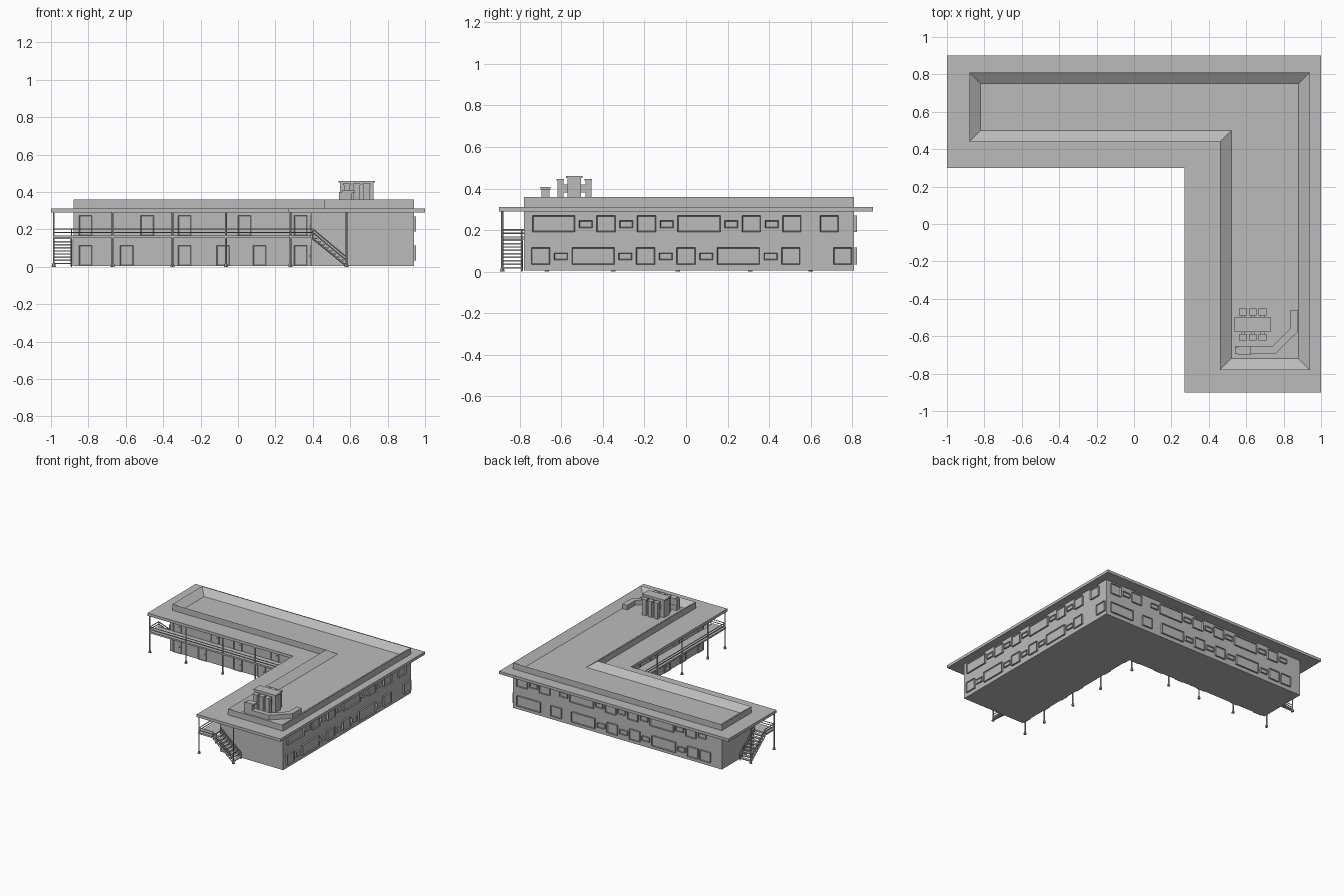
import bpy, bmesh
from mathutils import Vector

if "Cube" in bpy.data.objects:
    bpy.data.objects.remove(bpy.data.objects["Cube"])

GREY = bpy.data.materials.new("plain_grey")
GREY.use_nodes = True
GREY.diffuse_color = (0.5, 0.5, 0.5, 1)
GREY.node_tree.nodes["Principled BSDF"].inputs["Base Color"].default_value = (0.5, 0.5, 0.5, 1)


def finish(bm, name, smooth=False):
    bmesh.ops.recalc_face_normals(bm, faces=bm.faces)
    mesh = bpy.data.meshes.new(name)
    bm.to_mesh(mesh)
    bm.free()
    mesh.materials.append(GREY)
    ob = bpy.data.objects.new(name, mesh)
    bpy.context.collection.objects.link(ob)
    if smooth:
        bpy.context.view_layer.objects.active = ob
        bpy.ops.object.select_all(action='DESELECT')
        ob.select_set(True)
        bpy.ops.object.shade_smooth_by_angle()


def box(bm, a, b):
    """Box between two opposite corners; returns its vertices."""
    a, b = Vector(a), Vector(b)
    verts = bmesh.ops.create_cube(bm, size=1)["verts"]
    for v in verts:
        v.co = (a + b) / 2 + Vector(v.co[i] * abs(b[i] - a[i]) for i in range(3))
    return verts


def panel(bm, a, b, axis, sign, rim, depth):
    """Box whose outward face is inset into a frame."""
    verts = box(bm, a, b)
    normal = Vector((0, 0, 0))
    normal[axis] = sign
    bm.normal_update()
    face = next(f for v in verts for f in v.link_faces if f.normal.dot(normal) > 0.9)
    bmesh.ops.inset_region(bm, faces=[face], thickness=rim, depth=-depth)


def bar(bm, p, q, r, sides=8, r2=None):
    p, q = Vector(p), Vector(q)
    d = q - p
    verts = bmesh.ops.create_cone(bm, cap_ends=True, segments=sides, radius1=r,
                                  radius2=r if r2 is None else r2, depth=d.length)["verts"]
    rot = d.to_track_quat('Z', 'Y')
    for v in verts:
        v.co = rot @ v.co + (p + q) / 2


def ell(bm, x0, y0, x1, y1, xi, yi, z0, z1):
    """L-shaped prism; returns its top face."""
    pts = [(x0, yi), (xi, yi), (xi, y0), (x1, y0), (x1, y1), (x0, y1)]
    base = bm.faces.new([bm.verts.new((x, y, z0)) for x, y in pts])
    geom = bmesh.ops.extrude_face_region(bm, geom=[base])["geom"]
    for v in geom:
        if isinstance(v, bmesh.types.BMVert):
            v.co.z = z1
    bmesh.ops.recalc_face_normals(bm, faces=bm.faces)
    return next(f for f in geom if isinstance(f, bmesh.types.BMFace))


# Outline of the walls
WX0, WX1, WY0, WY1, WXI, WYI = -0.88, 0.94, -0.78, 0.81, 0.39, 0.41

# Walls, roof slab, and parapet with sunken roof deck
bm = bmesh.new()
ell(bm, WX0, WY0, WX1, WY1, WXI, WYI, 0.005, 0.295)
finish(bm, "walls")
bm = bmesh.new()
ell(bm, -1, -0.9, 1, 0.9, 0.27, 0.3, 0.29, 0.312)
finish(bm, "roof_slab")
bm = bmesh.new()
top = ell(bm, WX0, WY0, WX1, WY1, 0.46, 0.44, 0.31, 0.36)
bmesh.ops.inset_region(bm, faces=[top], thickness=0.06, depth=0, use_even_offset=True)
for v in top.verts:
    v.co.z = 0.318
finish(bm, "parapet")

# Windows: big, square and small, spaced along each outer wall
WIDTH = {"B": 0.205, "q": 0.09, "s": 0.065, ".": 0.05}


def window_row(bm, pattern, start, step, floor, place):
    u = start
    for kind in pattern:
        w = WIDTH[kind]
        low, high = (0.055, 0.09) if kind == "s" else (0.035, 0.115)
        if kind != ".":
            place(bm, u, u + step * w, low + floor, high + floor)
        u += step * (w + 0.02)


def on_side(bm, u, v, low, high):
    panel(bm, (WX1 - 0.005, u, low), (WX1 + 0.013, v, high), 0, 1, 0.006, 0.007)


def on_back(bm, u, v, low, high):
    panel(bm, (u, WY1 - 0.005, low), (v, WY1 + 0.013, high), 1, 1, 0.006, 0.007)


bm = bmesh.new()
window_row(bm, "qsBsqsqsBsq..q", -0.745, 1, 0, on_side)
window_row(bm, "BsqsqsBsqsq.q", -0.74, 1, 0.155, on_side)
finish(bm, "side_windows")
bm = bmesh.new()
window_row(bm, "B.q.BsqsqsBsqq", 0.9, -1, 0, on_back)
window_row(bm, "qsq.sBsqsqsBsqs", 0.9, -1, 0.155, on_back)
finish(bm, "back_windows")

# Doors with knobs along the courtyard walls
lower = [-0.85, -0.63, -0.32, -0.115, 0.08, 0.3]
upper = [-0.85, -0.52, -0.32, 0, 0.3]
doors, knobs = bmesh.new(), bmesh.new()
for row, z in ((lower, 0.005), (upper, 0.165)):
    for u in row:
        panel(doors, (u, WYI - 0.006, z), (u + 0.07, WYI + 0.005, z + 0.11), 1, -1, 0.006, 0.004)
        box(knobs, (u + 0.053, WYI - 0.01, z + 0.05), (u + 0.058, WYI, z + 0.055))
        v = -u - 0.47 if u > -0.3 else -u - 0.5
        panel(doors, (WXI - 0.006, v, z), (WXI + 0.005, v + 0.07, z + 0.11), 0, -1, 0.006, 0.004)
        box(knobs, (WXI - 0.01, v + 0.053, z + 0.05), (WXI, v + 0.058, z + 0.055))
finish(doors, "doors")
finish(knobs, "door_knobs")

# Balcony walkway with landings at both ends
PX, PY, EX, EY = 0.28, 0.31, -0.985, -0.885
bm = bmesh.new()
box(bm, (EX - 0.005, PY - 0.005, 0.155), (WXI, WYI, 0.168))
box(bm, (PX - 0.005, EY - 0.005, 0.155), (WXI, WYI, 0.168))
finish(bm, "balcony_floor")

# Posts with thick feet
spots = [(x, PY) for x in (EX, -0.67, -0.35, -0.065, PX)]
spots += [(PX, y) for y in (-0.04, -0.35, -0.67, EY)] + [(0.58, EY), (EX, 0.6)]
bm = bmesh.new()
for x, y in spots:
    bar(bm, (x, y, 0), (x, y, 0.295), 0.005)
    bar(bm, (x, y, 0), (x, y, 0.018), 0.011, r2=0.008)
finish(bm, "posts", True)

# Balcony handrails
bm = bmesh.new()
path = [(EX, 0.42), (EX, PY), (PX, PY), (PX, EY), (0.4, EY)]
for z in (0.184, 0.202):
    for p, q in zip(path, path[1:]):
        bar(bm, (*p, z), (*q, z), 0.0035, 6)
finish(bm, "balcony_rails", True)


# Open stairs: s runs down the flight, t runs outward from the end wall
def stairs(name, place):
    bm = bmesh.new()
    steps = 9
    for i in range(steps):
        s, z = 0.18 * i / steps, 0.155 - 0.15 * i / steps
        box(bm, place(s, 0.004, z - 0.007), place(s + 0.024, 0.1, z))
    for t in (0.006, 0.1):
        bar(bm, place(0, t, 0.15), place(0.18, t, 0.005), 0.005, 4)
        for z in (0.184, 0.202):
            bar(bm, place(0, t, z), place(0.18, t, z - 0.15), 0.0035, 6)
        bar(bm, place(0, t, 0.15), place(0, t, 0.205), 0.0035, 6)
        bar(bm, place(0.18, t, 0), place(0.18, t, 0.055), 0.0035, 6)
    finish(bm, name)


stairs("front_stairs", lambda s, t, z: (0.4 + s, WY0 - 0.005 - t, z))
stairs("left_stairs", lambda s, t, z: (WX0 - 0.005 - t, 0.42 + s, z))

# Rooftop cooling unit with a row of capped tanks on each side
bm = bmesh.new()
box(bm, (0.545, -0.57, 0.318), (0.725, -0.505, 0.45))
box(bm, (0.538, -0.577, 0.45), (0.732, -0.498, 0.46))
finish(bm, "cooling_unit")
bm = bmesh.new()
for x in (0.583, 0.635, 0.687):
    for y in (-0.605, -0.47):
        box(bm, (x - 0.017, y - 0.014, 0.318), (x + 0.017, y + 0.014, 0.44))
        box(bm, (x - 0.021, y - 0.018, 0.438), (x + 0.021, y + 0.018, 0.446))
        box(bm, (x - 0.01, y, 0.38), (x + 0.01, -0.54, 0.42))
finish(bm, "cooling_tanks")

# Rooftop duct, mitred along a bent path, ending at a fan box
bm = bmesh.new()
outer = [(0.54, -0.695), (0.755, -0.695), (0.877, -0.575), (0.877, -0.46)]
inner = [(0.835, -0.46), (0.835, -0.56), (0.738, -0.655), (0.54, -0.655)]
base = bm.faces.new([bm.verts.new((*p, 0.318)) for p in outer + inner])
for v in bmesh.ops.extrude_face_region(bm, geom=[base])["geom"]:
    if isinstance(v, bmesh.types.BMVert):
        v.co.z = 0.355
finish(bm, "roof_duct")
bm = bmesh.new()
box(bm, (0.54, -0.695, 0.35), (0.61, -0.658, 0.4))
box(bm, (0.555, -0.7, 0.395), (0.625, -0.653, 0.408))
finish(bm, "fan_box")
